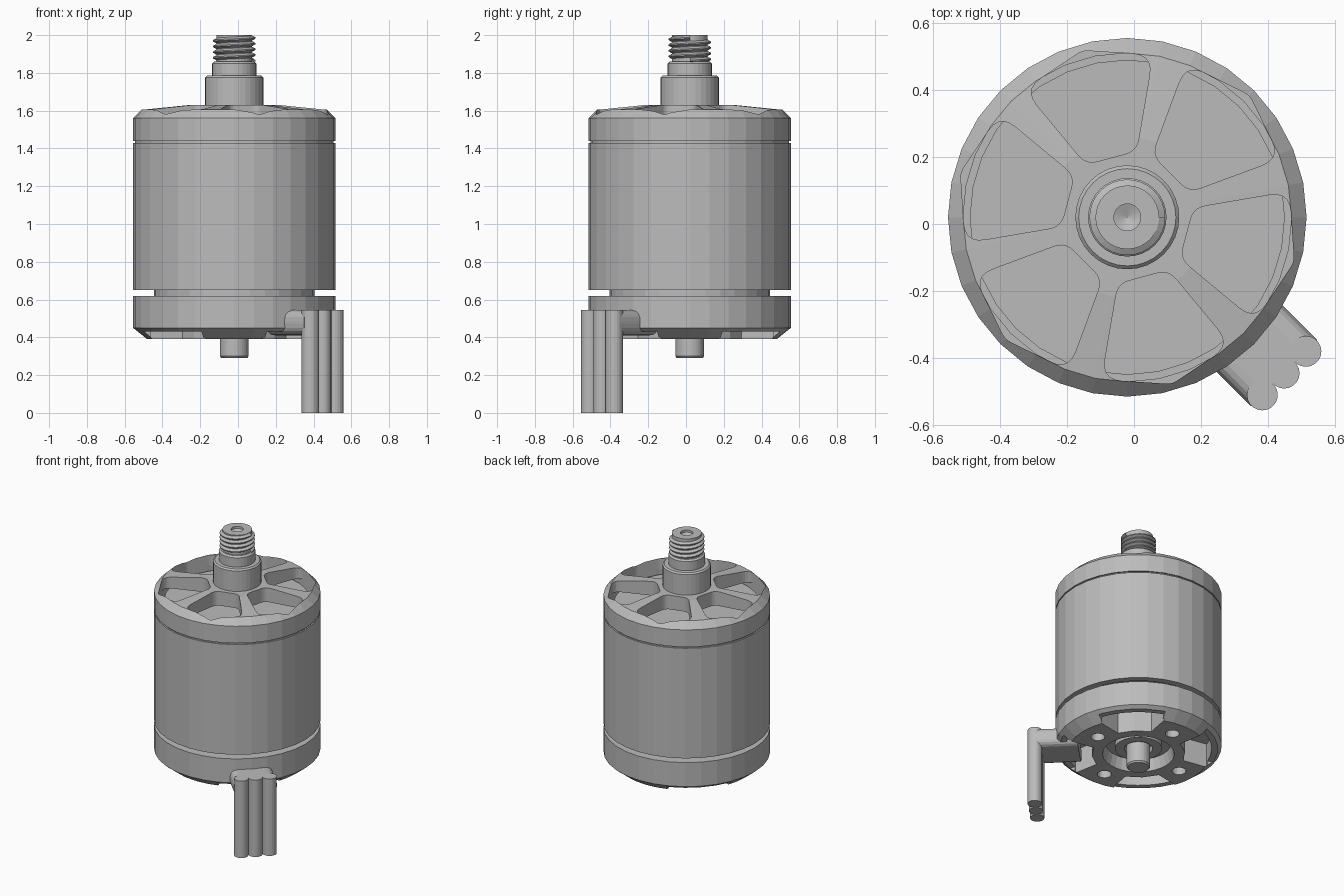
import bpy, bmesh, math
from math import sin, cos, pi, radians
from mathutils import Vector

if "Cube" in bpy.data.objects:
    bpy.data.objects.remove(bpy.data.objects["Cube"])

CX, CY = -0.02, 0.02          # motor axis
RAD = 0.535                   # can radius
SIDES = 32

metal = bpy.data.materials.new("light grey metal")
metal.use_nodes = True
GREY = (0.5, 0.5, 0.5, 1)
metal.diffuse_color = GREY
metal.node_tree.nodes["Principled BSDF"].inputs["Base Color"].default_value = GREY


def finish(name, bm):
    bmesh.ops.recalc_face_normals(bm, faces=bm.faces)
    me = bpy.data.meshes.new(name)
    bm.to_mesh(me)
    bm.free()
    ob = bpy.data.objects.new(name, me)
    me.materials.append(metal)
    bpy.context.collection.objects.link(ob)
    return ob


def lathe(name, profile, sides=SIDES, centre=(CX, CY), closed=False):
    """Revolve (radius, z) points about a vertical axis."""
    bm = bmesh.new()
    pts = [bm.verts.new((r, 0, z)) for r, z in profile]
    pairs = list(zip(pts, pts[1:]))
    if closed:
        pairs.append((pts[-1], pts[0]))
    edges = [bm.edges.new(p) for p in pairs]
    bmesh.ops.spin(bm, geom=pts + edges, axis=(0, 0, 1), cent=(0, 0, 0),
                   angle=2 * pi, steps=sides)
    bmesh.ops.remove_doubles(bm, verts=bm.verts, dist=1e-4)
    bmesh.ops.translate(bm, verts=bm.verts, vec=(*centre, 0))
    return finish(name, bm)


def prism(name, outline, z0, z1):
    """Extrude an (x, y) outline between two heights."""
    bm = bmesh.new()
    face = bm.faces.new([bm.verts.new((x, y, z0)) for x, y in outline])
    top = bmesh.ops.extrude_face_region(bm, geom=[face])["geom"]
    bmesh.ops.translate(bm, vec=(0, 0, z1 - z0),
                        verts=[g for g in top if isinstance(g, bmesh.types.BMVert)])
    return finish(name, bm)


def rounded(corners, radius, steps=5):
    """Round the corners of a polygon with short arcs."""
    out = []
    for i, c in enumerate(corners):
        c = Vector(c)
        a = (Vector(corners[i - 1]) - c).normalized()
        b = (Vector(corners[(i + 1) % len(corners)]) - c).normalized()
        cut = radius / math.tan(a.angle(b) / 2)
        p, q = c + a * cut, c + b * cut
        for k in range(steps + 1):
            t = k / steps
            out.append(p * (1 - t) ** 2 + c * 2 * t * (1 - t) + q * t * t)
    return out


def polar(r, deg):
    return CX + r * cos(radians(deg)), CY + r * sin(radians(deg))


def carve(target, cutters):
    for cutter in cutters:
        cutter.hide_render = True
        mod = target.modifiers.new("cut", 'BOOLEAN')
        mod.operation, mod.solver, mod.object = 'DIFFERENCE', 'EXACT', cutter
        bpy.context.view_layer.objects.active = target
        bpy.ops.object.modifier_apply(modifier=mod.name)
        bpy.data.objects.remove(cutter)


# Top cap with six rounded windows
cap = lathe("top_cap", [(0, 1.53), (0.49, 1.53), (0.49, 1.44), (RAD, 1.44), (RAD, 1.56),
                        (0.49, 1.605), (0.24, 1.63), (0, 1.63)])
windows = []
for k in range(6):
    a = 45 + 60 * k
    corners = [polar(0.2, a - 23), polar(0.49, a - 24), polar(0.515, a),
               polar(0.49, a + 24), polar(0.2, a + 23)]
    windows.append(prism("window_cutter", rounded(corners, 0.055), 1.4, 1.7))
carve(cap, windows)

# Can, seam ring and inner stator
lathe("can", [(0.49, 0.65), (RAD, 0.65), (RAD, 1.43), (0.49, 1.43)], closed=True)
lathe("seam_ring", [(0.49, 1.42), (0.525, 1.42), (0.525, 1.45), (0.49, 1.45)], closed=True)
lathe("stator", [(0, 0.58), (0.425, 0.58), (0.425, 0.68), (0.47, 0.68),
                 (0.47, 1.5), (0, 1.5)])

# Hub, collar and threaded stud
lathe("hub", [(0, 1.6), (0.155, 1.6), (0.155, 1.775), (0.145, 1.785), (0, 1.785)])
lathe("collar", [(0, 1.78), (0.117, 1.78), (0.117, 1.85), (0.105, 1.86), (0, 1.86)])
lathe("stud_core", [(0, 1.85), (0.095, 1.85), (0.095, 2.0), (0.04, 2.0),
                    (0.04, 1.985), (0, 1.97)])
PITCH = 0.03
bm = bmesh.new()
rail = [bm.verts.new((r, 0, 1.85 + PITCH * t))
        for r, t in ((0.092, 0), (0.113, 0.4), (0.113, 0.6), (0.092, 1))]
for pair in zip(rail, rail[1:]):
    bm.edges.new(pair)
thread = finish("stud_thread", bm)
thread.location = (CX, CY, 0)
screw = thread.modifiers.new("helix", 'SCREW')
screw.steps = screw.render_steps = SIDES
screw.screw_offset = PITCH
screw.iterations = 4
screw.use_smooth_shade = False

# Base with a bearing seat, four pockets and four screw holes
base = lathe("base", [(0, 0.47), (0.21, 0.47), (0.23, 0.39), (0.46, 0.39), (RAD, 0.45),
                      (RAD, 0.62), (0.4, 0.62), (0.4, 0.6), (0, 0.6)])
cutters = []
for k in range(4):
    mid = 45 + 90 * k
    sweep = [mid - 26 + 4 * j for j in range(14)]
    for inner, outer, top in ((0.3, 0.6, 0.43), (0.3, 0.47, 0.56)):
        ring = [polar(outer, a) for a in sweep]
        ring += [polar(inner, mid + s) for s in (21, 0, -21)]
        cutters.append(prism("pocket_cutter", ring, 0.3, top))
    cutters.append(lathe("hole_cutter", [(0, 0.3), (0.045, 0.3), (0.045, 0.45), (0, 0.45)],
                         16, polar(0.34, 90 * k)))
carve(base, cutters)
lathe("bearing", [(0.09, 0.48), (0.09, 0.43), (0.15, 0.43), (0.15, 0.48)], closed=True)
lathe("shaft", [(0, 0.29), (0.068, 0.29), (0.076, 0.3), (0.076, 0.6), (0, 0.6)])

# Cable sheath running out diagonally, then three wires hanging down
bm = bmesh.new()
out, side = Vector((1, -1, 0)).normalized(), Vector((1, 1, 0)).normalized()
end = Vector((0.448, -0.445, 0.478))
section = rounded([(-0.14, -0.067), (0.14, -0.067), (0.14, 0.067), (-0.14, 0.067)], 0.06)
face = bm.faces.new([bm.verts.new(end + side * p.x + Vector((0, 0, p.y))) for p in section])
back = bmesh.ops.extrude_face_region(bm, geom=[face])["geom"]
bmesh.ops.translate(bm, vec=-out * 0.28,
                    verts=[g for g in back if isinstance(g, bmesh.types.BMVert)])
finish("cable_sheath", bm)
for k in (-1, 0, 1):
    spot = end + side * 0.092 * k
    lathe(f"wire_{k + 2}", [(0, 0), (0.046, 0), (0.046, 0.545), (0, 0.545)], 20,
          (spot.x, spot.y))
